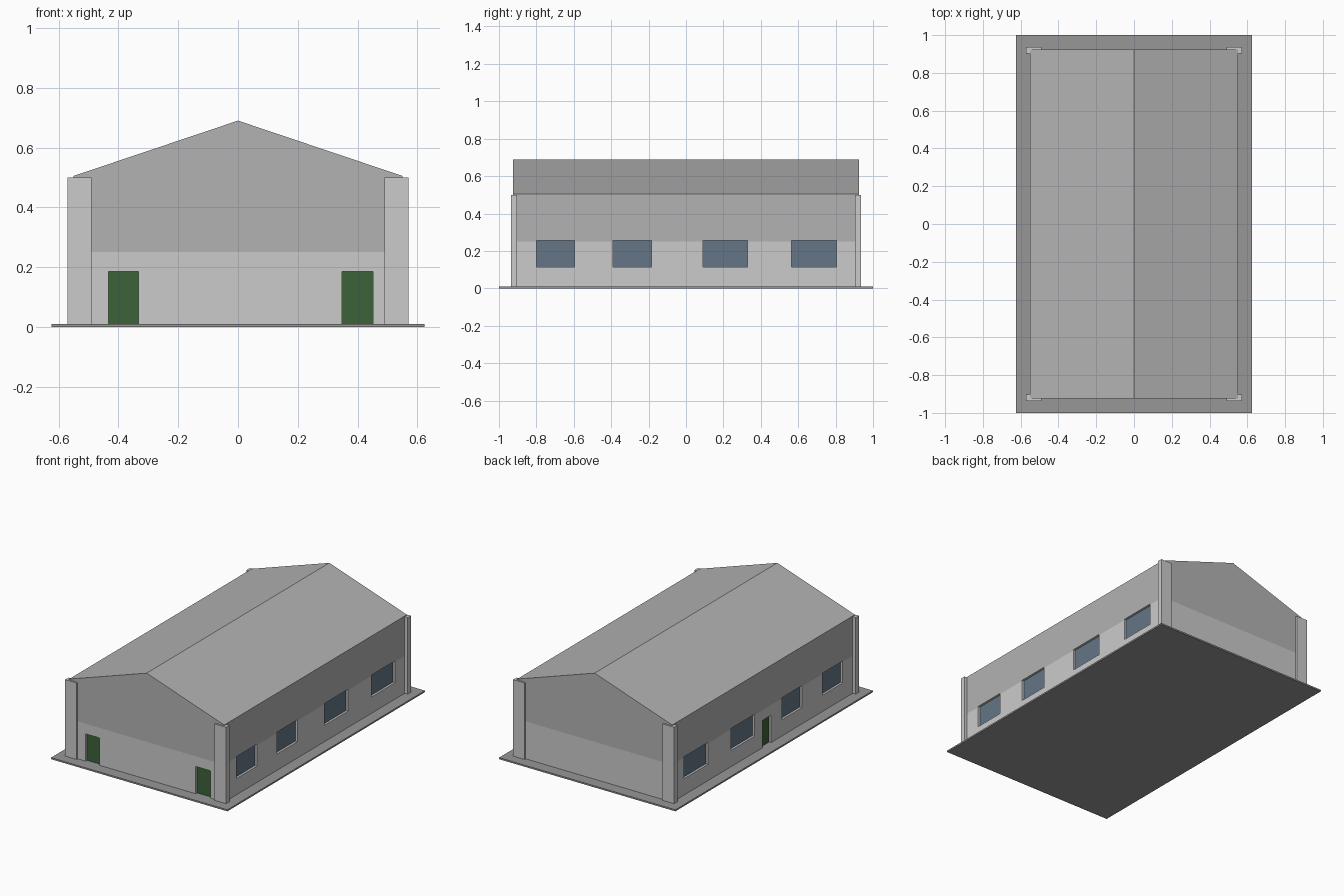
import bpy, bmesh
from mathutils import Matrix, Vector

if "Cube" in bpy.data.objects:
    bpy.data.objects.remove(bpy.data.objects["Cube"])

W, D, EAVE, RIDGE, BASE = 0.55, 0.925, 0.505, 0.69, 0.01
RECESS = 0.016


def material(name, rgb):
    m = bpy.data.materials.new(name)
    m.diffuse_color = (*rgb, 1)
    m.use_nodes = True
    m.node_tree.nodes["Principled BSDF"].inputs["Base Color"].default_value = m.diffuse_color
    return m


light = material("light_wall", (0.62, 0.62, 0.62))
mid = material("mid_grey", (0.45, 0.45, 0.45))
dark = material("dark_grey", (0.31, 0.31, 0.31))
green = material("door_green", (0.045, 0.125, 0.04))
blue = material("window_glass", (0.13, 0.18, 0.24))


def finish(name, bm, *mats):
    bmesh.ops.recalc_face_normals(bm, faces=bm.faces)
    me = bpy.data.meshes.new(name)
    bm.to_mesh(me)
    bm.free()
    for m in mats:
        me.materials.append(m)
    ob = bpy.data.objects.new(name, me)
    bpy.context.collection.objects.link(ob)
    return ob


def add_box(bm, lo, hi):
    lo, hi = Vector(lo), Vector(hi)
    mat = Matrix.Translation((lo + hi) / 2) @ Matrix.Diagonal((*(hi - lo), 1))
    bmesh.ops.create_cube(bm, size=1, matrix=mat)


def add_prism(bm, points, move):
    face = bm.faces.new([bm.verts.new(p) for p in points])
    out = bmesh.ops.extrude_face_region(bm, geom=[face])
    verts = [g for g in out["geom"] if isinstance(g, bmesh.types.BMVert)]
    bmesh.ops.translate(bm, verts=verts, vec=move)


# Ground slab
bm = bmesh.new()
add_box(bm, (-0.625, -1, 0), (0.625, 1, BASE))
finish("ground_slab", bm, dark)

# Gabled body: light lower band, darker upper walls and roof
bm = bmesh.new()
profile = [(-W, BASE), (W, BASE), (W, EAVE), (0, RIDGE), (-W, EAVE)]
add_prism(bm, [(x, -D, z) for x, z in profile], (0, 2 * D, 0))
bmesh.ops.bisect_plane(bm, geom=bm.verts[:] + bm.edges[:] + bm.faces[:],
                       plane_co=(0, 0, 0.25), plane_no=(0, 0, 1))
for f in bm.faces:
    f.material_index = int(f.calc_center_median().z > 0.25)
body = finish("walls_and_roof", bm, light, mid)

# Openings: (name, side, start, end, bottom, top, material)
windows = [(-0.80, -0.595), (-0.39, -0.185), (0.09, 0.33), (0.565, 0.805)]
openings = [("window", s, a, b, 0.115, 0.255, blue)
            for s in ("right", "left") for a, b in windows]
openings += [("front_door", "front", -0.433, -0.333, BASE, 0.185, green),
             ("front_door", "front", 0.348, 0.452, BASE, 0.185, green),
             ("side_door", "left", -0.075, 0.01, BASE, 0.185, green)]


def opening_box(bm, side, a, b, z0, z1, inner, outer):
    if side == "front":
        add_box(bm, (a, -D - outer, z0), (b, -D + inner, z1))
    elif side == "right":
        add_box(bm, (W - inner, a, z0), (W + outer, b, z1))
    else:
        add_box(bm, (-W - outer, a, z0), (-W + inner, b, z1))


# Recesses cut into the walls, each with a panel at the back
cut = bmesh.new()
for name, side, a, b, z0, z1, mat in openings:
    bottom = z0 - 0.005 if z0 == BASE else z0
    opening_box(cut, side, a, b, bottom, z1, RECESS, 0.05)
    bm = bmesh.new()
    opening_box(bm, side, a, b, z0, z1, RECESS + 0.004, -RECESS + 0.002)
    finish(side + "_" + name if name == "window" else name, bm, mat)
cutter = finish("opening_cutter", cut, light)
cutter.hide_render = True
cutter.hide_viewport = True
mod = body.modifiers.new("openings", 'BOOLEAN')
mod.operation = 'DIFFERENCE'
mod.solver = 'EXACT'
mod.object = cutter

# L-shaped corner pilasters
for sx in (-1, 1):
    for sy in (-1, 1):
        bm = bmesh.new()
        ell = [(0.49, D), (0.49, 0.936), (0.571, 0.936),
               (0.571, 0.903), (W, 0.903), (W, D)]
        add_prism(bm, [(sx * x, sy * y, BASE) for x, y in ell],
                  (0, 0, 0.50 - BASE))
        finish("corner_pilaster", bm, light)
